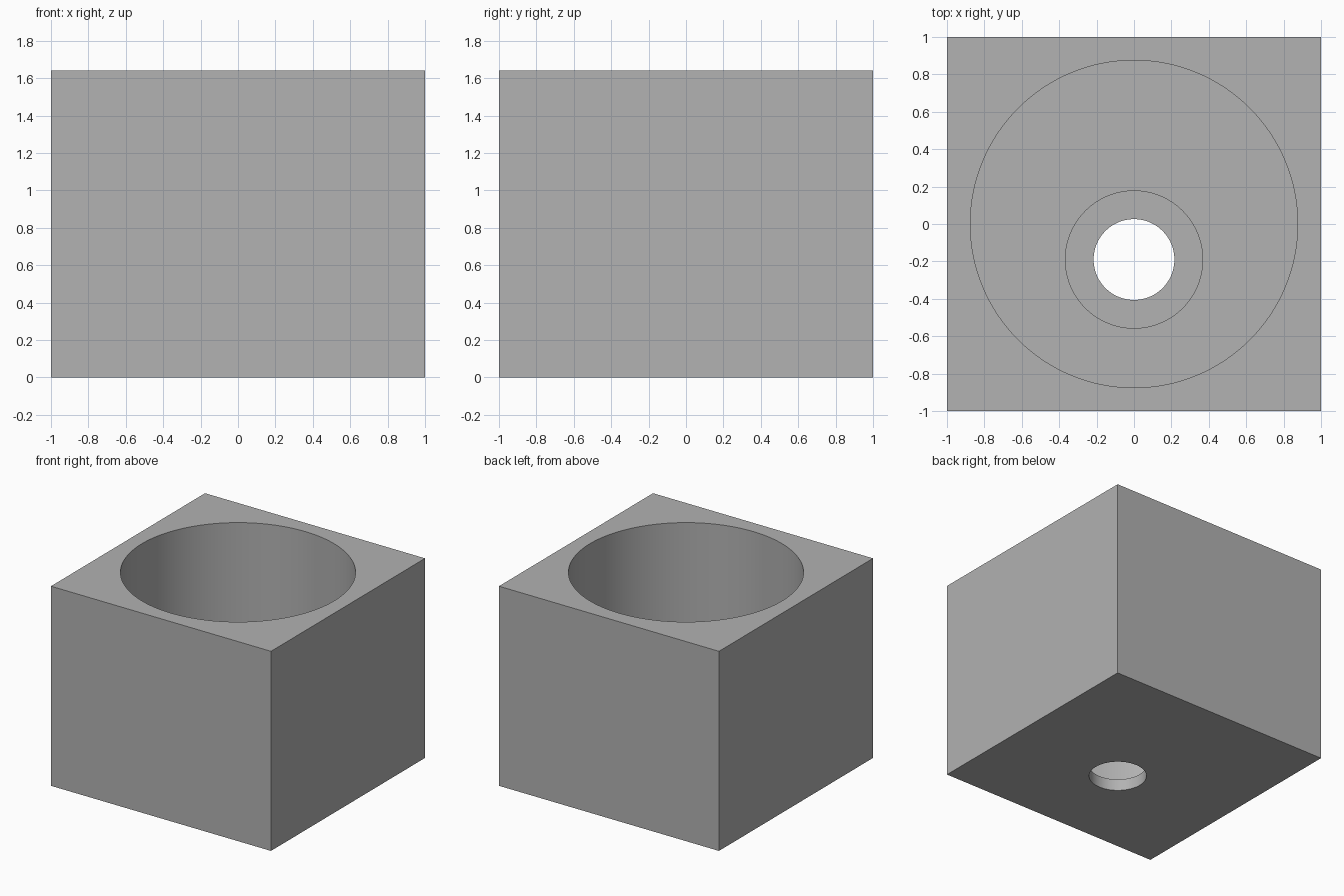
import bpy
import math

cube = bpy.data.objects.get("Cube")
if cube:
    bpy.data.objects.remove(cube, do_unlink=True)

HEIGHT = 1.64
FLOOR = 0.16       # floor of the round pocket
LEDGE = 0.095      # ledge inside the recess
HOLE_Y = -0.19     # the drain hole sits off centre

grey = bpy.data.materials.new("plain grey")
grey.use_nodes = True
colour = (0.445, 0.445, 0.445, 1)
grey.diffuse_color = colour
grey.node_tree.nodes["Principled BSDF"].inputs["Base Color"].default_value = colour

# Square block
bpy.ops.mesh.primitive_cube_add(size=2, location=(0, 0, HEIGHT / 2))
block = bpy.context.object
block.name = "square_block"
block.scale.z = HEIGHT / 2
bpy.ops.object.transform_apply(location=True, rotation=False, scale=True)
block.data.materials.append(grey)


def bore(name, radius, y, bottom, top):
    """Cut a vertical round hole into the block."""
    bpy.ops.mesh.primitive_cylinder_add(
        vertices=128, radius=radius, depth=top - bottom,
        location=(0, y, (top + bottom) / 2))
    cutter = bpy.context.object
    cutter.name = name
    cutter.hide_render = True
    cutter.data.materials.append(grey)
    cut = block.modifiers.new(name, 'BOOLEAN')
    cut.operation = 'DIFFERENCE'
    cut.solver = 'EXACT'
    cut.object = cutter
    bpy.ops.object.select_all(action='DESELECT')
    block.select_set(True)
    bpy.context.view_layer.objects.active = block
    bpy.ops.object.modifier_apply(modifier=name)
    bpy.data.objects.remove(cutter, do_unlink=True)


# Wide pocket, stepped recess and through hole
bore("pocket", 0.875, 0, FLOOR, HEIGHT + 0.2)
bore("recess", 0.367, HOLE_Y, LEDGE, FLOOR + 0.2)
bore("through_hole", 0.216, HOLE_Y, -0.2, LEDGE + 0.2)

bpy.ops.object.shade_smooth_by_angle(angle=math.radians(30))
